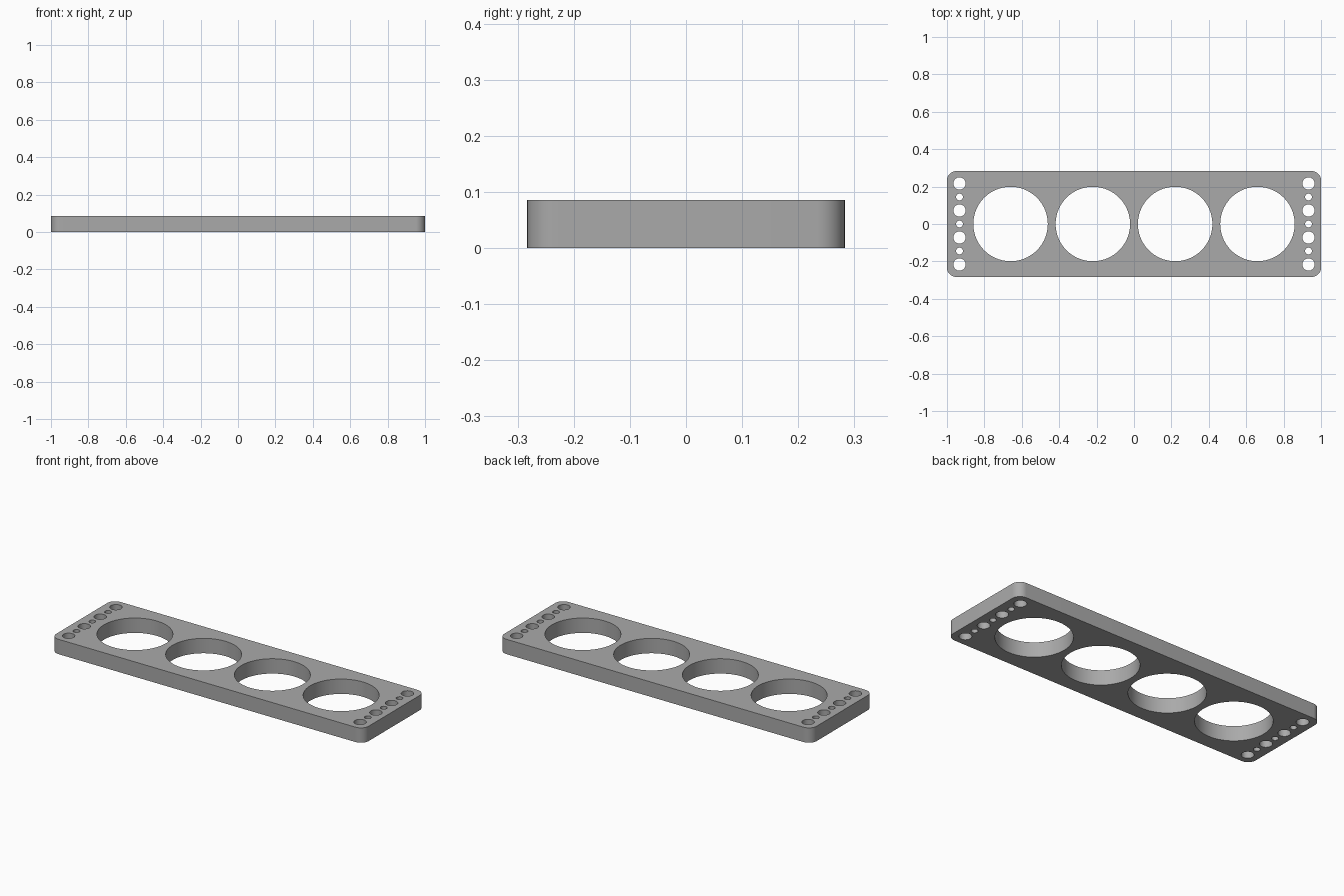
import bpy, bmesh
from math import cos, sin, pi, radians

if "Cube" in bpy.data.objects:
    bpy.data.objects.remove(bpy.data.objects["Cube"])

HALF_X, HALF_Y, HEIGHT, CORNER = 1.0, 0.283, 0.086, 0.05


def arc(cx, cy, r, start, sweep, steps):
    return [(cx + r * cos(start + sweep * i / steps),
             cy + r * sin(start + sweep * i / steps)) for i in range(steps + 1)]


def add_loop(curve, points):
    spline = curve.splines.new('POLY')
    spline.points.add(len(points) - 1)
    for p, (x, y) in zip(spline.points, points):
        p.co = (x, y, 0, 1)
    spline.use_cyclic_u = True


def add_hole(curve, x, y, r, steps):
    add_loop(curve, arc(x, y, r, 0, 2 * pi, steps)[:-1])


# Plate outline with rounded corners
profile = bpy.data.curves.new("plate_profile", 'CURVE')
profile.dimensions = '2D'
profile.fill_mode = 'BOTH'
profile.extrude = HEIGHT / 2
outline = []
for i, (sx, sy) in enumerate([(1, 1), (-1, 1), (-1, -1), (1, -1)]):
    outline += arc(sx * (HALF_X - CORNER), sy * (HALF_Y - CORNER), CORNER, i * pi / 2, pi / 2, 12)
add_loop(profile, outline)

# Four large round openings
for i in range(4):
    add_hole(profile, (i - 1.5) * 0.44, 0, 0.199, 96)

# Rows of alternating large and small holes at both ends
for x in (-0.933, 0.933):
    for k in range(-3, 4):
        add_hole(profile, x, k * 0.0722, 0.033 if k % 2 else 0.018, 32)

# Turn the profile into a clean solid mesh
plate = bpy.data.objects.new("plate", profile)
bpy.context.collection.objects.link(plate)
bpy.ops.object.select_all(action='DESELECT')
plate.select_set(True)
bpy.context.view_layer.objects.active = plate
bpy.ops.object.convert(target='MESH')
plate = bpy.context.object
plate.name = "plate"
bm = bmesh.new()
bm.from_mesh(plate.data)
bmesh.ops.remove_doubles(bm, verts=bm.verts, dist=0.0001)
bmesh.ops.translate(bm, verts=bm.verts, vec=(0, 0, HEIGHT / 2))
bmesh.ops.recalc_face_normals(bm, faces=bm.faces)
bm.to_mesh(plate.data)
bm.free()

# Single grey material
grey = bpy.data.materials.new("plain_grey")
grey.use_nodes = True
colour = (0.4, 0.4, 0.4, 1)
grey.diffuse_color = colour
grey.node_tree.nodes["Principled BSDF"].inputs["Base Color"].default_value = colour
plate.data.materials.clear()
plate.data.materials.append(grey)
bpy.ops.object.shade_smooth_by_angle(angle=radians(30))
